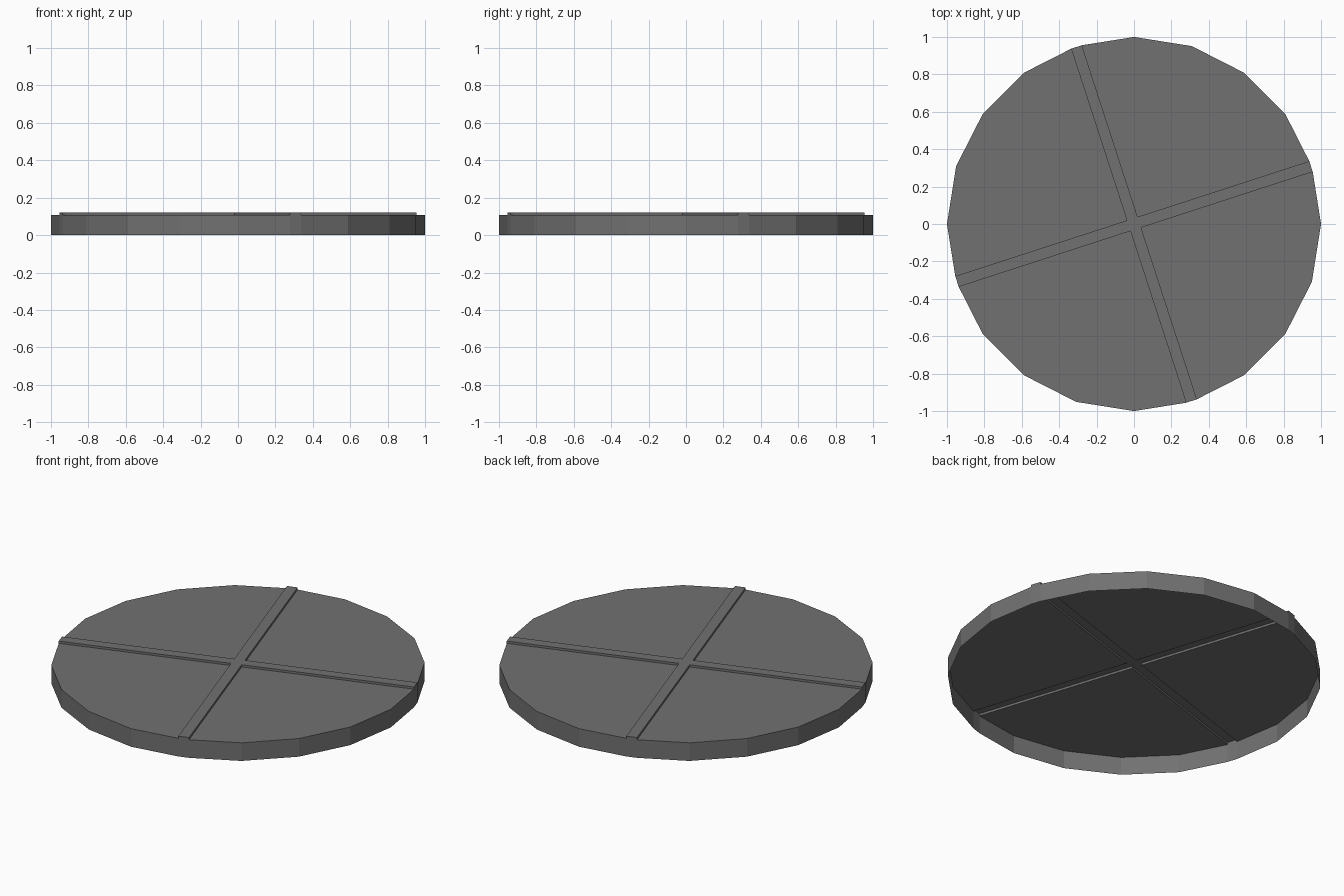
import bpy, bmesh
from math import cos, sin, radians
from mathutils import Matrix

if "Cube" in bpy.data.objects:
    bpy.data.objects.remove(bpy.data.objects["Cube"])

RIM, RIDGE, HALF, REACH = 0.107, 0.12, 0.03, 0.995

grey = bpy.data.materials.new("dark grey")
grey.diffuse_color = (0.165, 0.165, 0.165, 1)
grey.use_nodes = True
grey.node_tree.nodes["Principled BSDF"].inputs["Base Color"].default_value = grey.diffuse_color

bm = bmesh.new()

def add_face(points, rot):
    bm.faces.new([bm.verts.new(rot @ Matrix.Translation(p).translation) for p in points])

def flat(points, z, rot):
    add_face([(x, y, z) for x, y in points], rot)

def wall(a, b, z0, z1, rot):
    add_face([(*a, z0), (*b, z0), (*b, z1), (*a, z1)], rot)

# Four identical quarters, turned so that the ridges run through corners of the 20-gon
for k in range(4):
    rot = Matrix.Rotation(radians(18 + 90 * k), 3, 'Z')
    corner, start, end = (HALF, HALF), (REACH, HALF), (HALF, REACH)
    arc = [start] + [(cos(radians(a)), sin(radians(a))) for a in (18, 36, 54, 72)] + [end]

    # sunken quarter panel and its outer rim
    flat([corner] + arc, RIM, rot)
    for a, b in zip(arc, arc[1:]):
        wall(a, b, 0, RIM, rot)

    # ridge sides facing the panel
    wall(start, corner, RIM, RIDGE, rot)
    wall(corner, end, RIM, RIDGE, rot)

    # ridge top and its outer end
    low = (REACH, -HALF)
    flat([(HALF, -HALF), low, start, corner], RIDGE, rot)
    wall(low, start, 0, RIDGE, rot)

# ridge crossing at the middle
flat([(-HALF, -HALF), (HALF, -HALF), (HALF, HALF), (-HALF, HALF)], RIDGE,
     Matrix.Rotation(radians(18), 3, 'Z'))

bmesh.ops.remove_doubles(bm, verts=bm.verts, dist=1e-4)
mesh = bpy.data.meshes.new("round_lid")
bm.to_mesh(mesh)
bm.free()
mesh.materials.append(grey)
bpy.context.collection.objects.link(bpy.data.objects.new("round_lid", mesh))
